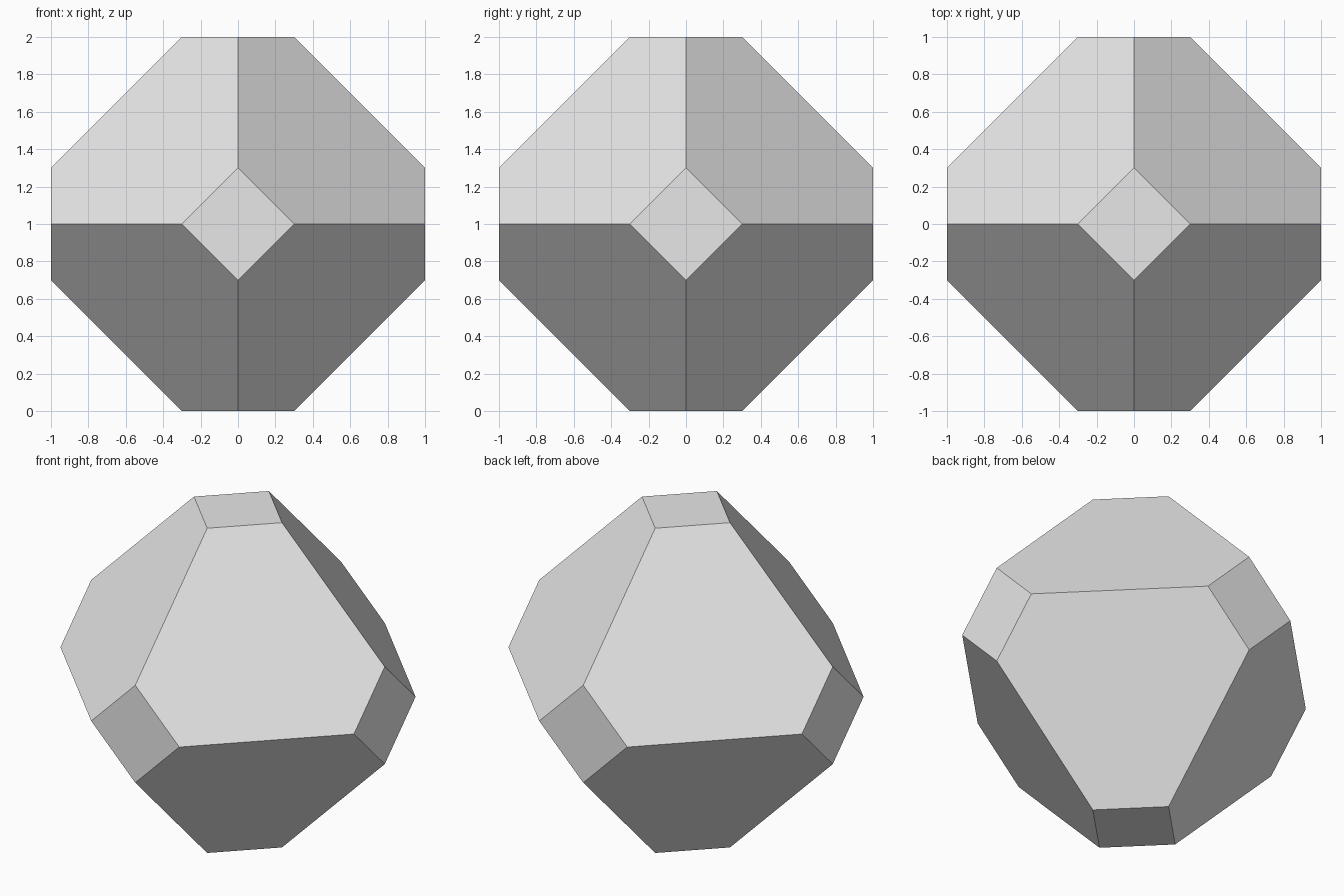
import bpy
import bmesh
from mathutils import Vector

# Remove the default cube
cube = bpy.data.objects.get("Cube")
if cube:
    bpy.data.objects.remove(cube, do_unlink=True)

REACH = 1.3   # distance of the uncut octahedron's tips from its centre
CUT = 1.0     # distance of the flat cuts from the centre

# Plain grey material
grey = bpy.data.materials.new("light_grey")
grey.use_nodes = True
colour = (0.8, 0.8, 0.8, 1.0)
grey.diffuse_color = colour
grey.node_tree.nodes["Principled BSDF"].inputs["Base Color"].default_value = colour

# Octahedron: hull of the six axis tips
bm = bmesh.new()
axes = [Vector([sign * (i == axis) for i in range(3)])
        for axis in range(3) for sign in (-1, 1)]
for direction in axes:
    bm.verts.new(direction * REACH)
bmesh.ops.convex_hull(bm, input=bm.verts[:])

# Slice off every tip and cap it with a square face
for direction in axes:
    cut = bmesh.ops.bisect_plane(
        bm, geom=bm.verts[:] + bm.edges[:] + bm.faces[:],
        plane_co=direction * CUT, plane_no=direction, clear_outer=True)
    rim = [e for e in cut["geom_cut"] if isinstance(e, bmesh.types.BMEdge)]
    bmesh.ops.contextual_create(bm, geom=rim)

# Stand the solid on the ground
bmesh.ops.recalc_face_normals(bm, faces=bm.faces[:])
bmesh.ops.translate(bm, verts=bm.verts[:], vec=(0, 0, CUT))

mesh = bpy.data.meshes.new("truncated_octahedron")
bm.to_mesh(mesh)
bm.free()
mesh.materials.append(grey)
solid = bpy.data.objects.new("truncated_octahedron", mesh)
bpy.context.collection.objects.link(solid)
